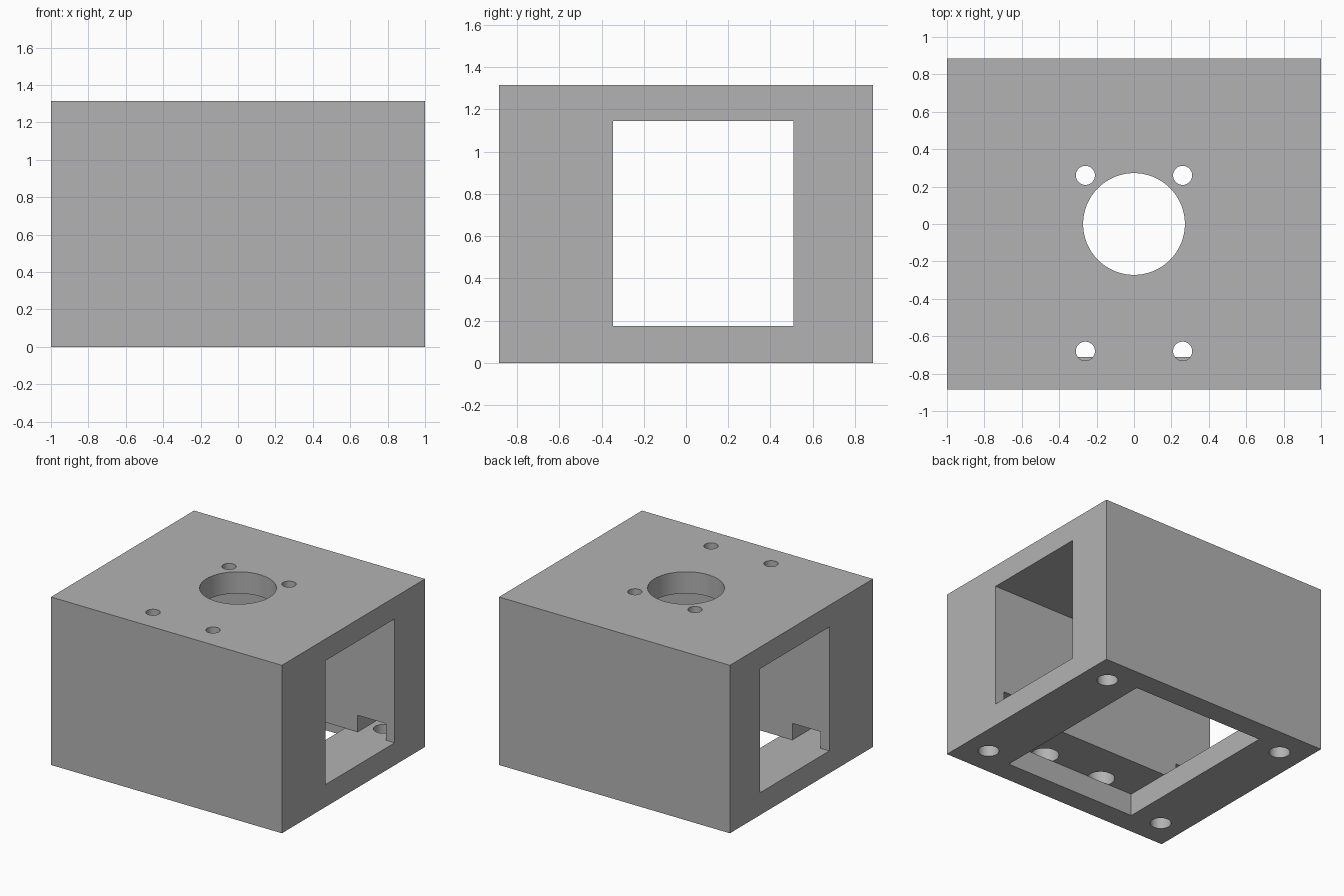
import bpy
import math

cube = bpy.data.objects.get("Cube")
if cube:
    bpy.data.objects.remove(cube, do_unlink=True)

grey = bpy.data.materials.new("light_grey")
grey.use_nodes = True
grey.diffuse_color = (0.45, 0.45, 0.45, 1)
grey.node_tree.nodes["Principled BSDF"].inputs["Base Color"].default_value = (0.45, 0.45, 0.45, 1)

FLOOR, CEILING, TOP = 0.175, 1.145, 1.315
OUT = 0.1  # overshoot of cutters beyond the outer faces


def box(name, x, y, z):
    """Box from (min, max) ranges."""
    bpy.ops.mesh.primitive_cube_add(size=1, location=[sum(r) / 2 for r in (x, y, z)])
    ob = bpy.context.object
    ob.name = name
    ob.scale = [r[1] - r[0] for r in (x, y, z)]
    bpy.ops.object.transform_apply(location=True, rotation=False, scale=True)
    return ob


def rod(name, x, y, radius, z, sides=48):
    """Vertical cylinder over a z range."""
    bpy.ops.mesh.primitive_cylinder_add(vertices=sides, radius=radius, depth=z[1] - z[0],
                                        location=(x, y, sum(z) / 2))
    bpy.context.object.name = name
    return bpy.context.object


def cut(body, cutter):
    cutter.hide_render = True
    mod = body.modifiers.new(cutter.name, "BOOLEAN")
    mod.operation, mod.solver, mod.object = "DIFFERENCE", "EXACT", cutter
    bpy.context.view_layer.objects.active = body
    bpy.ops.object.modifier_apply(modifier=mod.name)
    bpy.data.objects.remove(cutter, do_unlink=True)


housing = box("housing", (-1, 1), (-0.885, 0.885), (0, TOP))

# Side-to-side tunnel and the opening in the floor plate
cut(housing, box("tunnel", (-1 - OUT, 1 + OUT), (-0.345, 0.51), (FLOOR, CEILING)))
cut(housing, box("floor_opening", (-0.57, 0.57), (-0.71, 0.71), (-OUT, FLOOR)))

# Large round hole in the top plate
cut(housing, rod("shaft_hole", 0, 0, 0.272, (CEILING - OUT, TOP + OUT), 96))

for side in (-1, 1):
    # Top screw holes; the front pair is widened from below
    x = side * 0.26
    cut(housing, rod("rear_screw_hole", x, 0.26, 0.051, (CEILING - OUT, TOP + OUT)))
    cut(housing, rod("front_counterbore", x, -0.68, 0.1, (FLOOR, CEILING)))
    cut(housing, rod("front_screw_hole", x, -0.68, 0.051, (CEILING - OUT, TOP + OUT)))
    # Corner bolt pockets reached from the tunnel, with holes through the floor
    for end in (-1, 1):
        inner = sorted((end * 0.3, end * 0.78))
        x = side * 0.802
        cut(housing, box("bolt_pocket", (x - 0.122, x + 0.122), inner, (FLOOR, 0.305)))
        cut(housing, rod("bolt_hole", x, end * 0.66, 0.075, (-OUT, FLOOR + 0.06)))

housing.data.materials.clear()
housing.data.materials.append(grey)
bpy.ops.object.select_all(action="DESELECT")
housing.select_set(True)
bpy.context.view_layer.objects.active = housing
bpy.ops.object.shade_smooth_by_angle(angle=math.radians(30))
